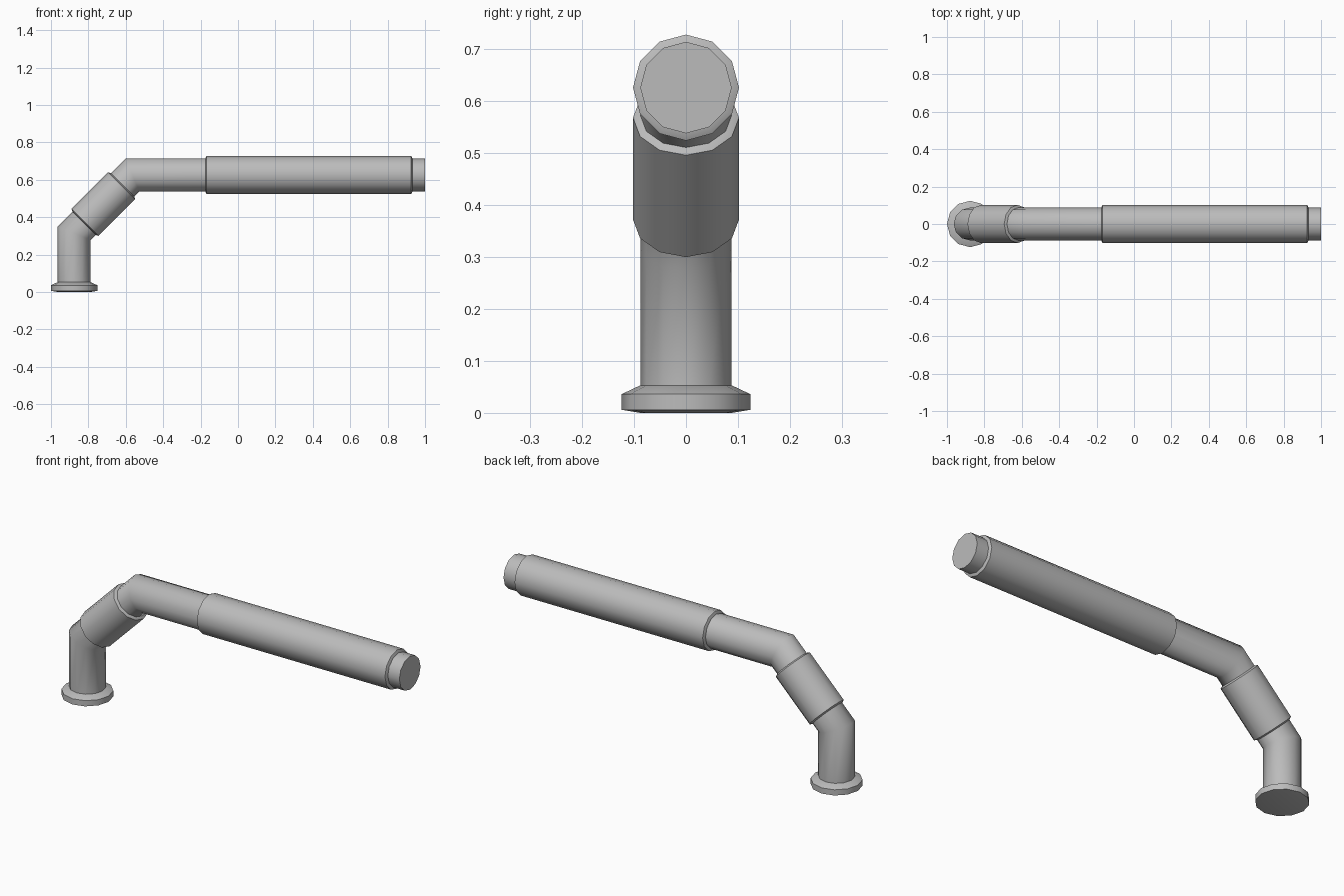
import bpy, bmesh, math
from mathutils import Vector

if "Cube" in bpy.data.objects:
    bpy.data.objects.remove(bpy.data.objects["Cube"], do_unlink=True)

SIDES = 12
PIPE_R, SLEEVE_R, FLANGE_R = 0.088, 0.102, 0.124
BASE_X, TOP_Z = -0.876, 0.626
SIDE = Vector((0, 1, 0))

grey = bpy.data.materials.new("plain grey")
grey.use_nodes = True
colour = (0.5, 0.5, 0.5, 1)
grey.diffuse_color = colour
grey.node_tree.nodes["Principled BSDF"].inputs["Base Color"].default_value = colour


def tube(name, path, radii):
    """Sweep a twelve-sided ring along a path in the XZ plane, mitred at bends."""
    pts = [Vector((x, 0, z)) for x, z in path]
    bm = bmesh.new()
    rings = []
    for i, (p, r) in enumerate(zip(pts, radii)):
        into = (p - pts[i - 1]).normalized() if i else (pts[1] - p).normalized()
        out = (pts[i + 1] - p).normalized() if i < len(pts) - 1 else into
        along = (into + out).normalized()
        across = SIDE.cross(along) / along.dot(into)
        angles = [math.tau * k / SIDES for k in range(SIDES)]
        rings.append([bm.verts.new(p + r * (math.cos(a) * across + math.sin(a) * SIDE))
                      for a in angles])
    for a, b in zip(rings, rings[1:]):
        for k in range(SIDES):
            n = (k + 1) % SIDES
            bm.faces.new((a[k], a[n], b[n], b[k]))
    bm.faces.new(rings[0])
    bm.faces.new(rings[-1])
    bmesh.ops.recalc_face_normals(bm, faces=bm.faces)
    mesh = bpy.data.meshes.new(name)
    bm.to_mesh(mesh)
    bm.free()
    mesh.materials.append(grey)
    obj = bpy.data.objects.new(name, mesh)
    bpy.context.collection.objects.link(obj)
    bpy.ops.object.select_all(action="DESELECT")
    obj.select_set(True)
    bpy.context.view_layer.objects.active = obj
    bpy.ops.object.shade_smooth_by_angle(angle=math.radians(50))
    return obj


def sleeve(name, start, end, chamfer=0.007):
    """Thicker collar with steep chamfered ends that meet the pipe."""
    a, b = Vector(start), Vector(end)
    step = (b - a).normalized() * chamfer
    tube(name, [a, a + step, b - step, b], [PIPE_R, SLEEVE_R, SLEEVE_R, PIPE_R])


# Bent pipe: upright, diagonal, then the long horizontal arm
tube("bent_pipe",
     [(BASE_X, 0.04), (BASE_X, 0.314), (-0.564, TOP_Z), (1, TOP_Z)],
     [PIPE_R] * 4)

# Sleeves around the diagonal and the arm
sleeve("elbow_sleeve", (-0.823, 0.367), (-0.617, 0.573))
sleeve("arm_sleeve", (-0.175, TOP_Z), (0.933, TOP_Z))

# Foot flange
tube("foot_flange",
     [(BASE_X, z) for z in (0, 0.006, 0.036, 0.053)],
     [PIPE_R, FLANGE_R, FLANGE_R, PIPE_R])
